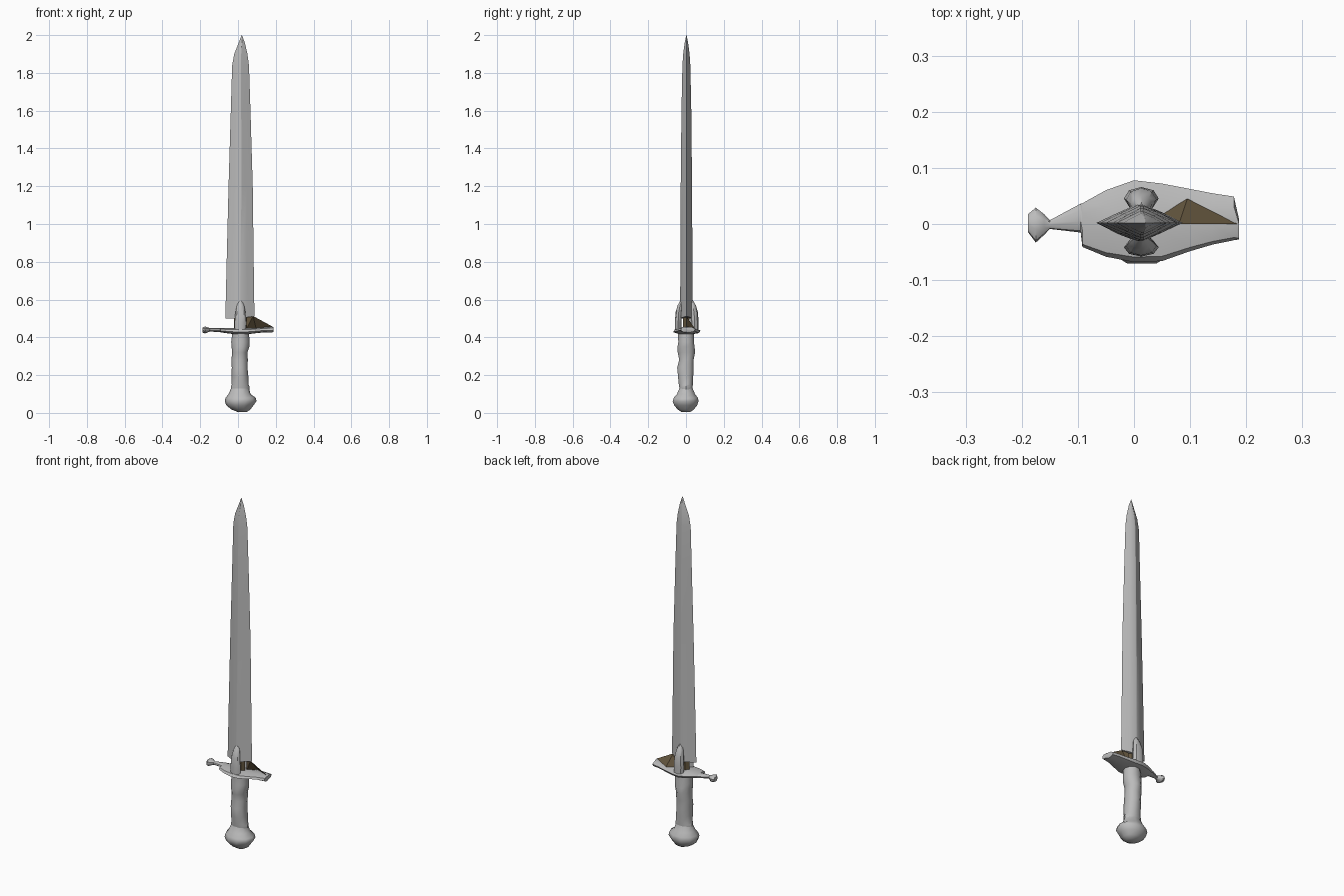
import bpy, math


def material(name, rgb):
    m = bpy.data.materials.new(name)
    m.diffuse_color = (*rgb, 1)
    return m


STEEL = material("grey steel", (0.5, 0.5, 0.5))
BROWN = material("dark brown", (0.13, 0.095, 0.05))


def add_mesh(name, verts, faces, mat, smooth=None):
    me = bpy.data.meshes.new(name)
    me.from_pydata(verts, [], faces)
    me.materials.append(mat)
    ob = bpy.data.objects.new(name, me)
    bpy.context.collection.objects.link(ob)
    if smooth:
        bpy.ops.object.select_all(action='DESELECT')
        ob.select_set(True)
        bpy.context.view_layer.objects.active = ob
        bpy.ops.object.shade_smooth_by_angle(angle=math.radians(smooth))
    return ob


def loft(name, rings, mat, smooth=None):
    """Skin a list of equal-length closed rings and cap both ends."""
    n = len(rings[0])
    verts = [p for r in rings for p in r]
    faces = [(k * n + i, k * n + (i + 1) % n, (k + 1) * n + (i + 1) % n, (k + 1) * n + i)
             for k in range(len(rings) - 1) for i in range(n)]
    faces += [tuple(reversed(range(n))), tuple(range(len(verts) - n, len(verts)))]
    return add_mesh(name, verts, faces, mat, smooth)


def oval(n, lo_a, hi_a, lo_b, hi_b, turn=0.0):
    ca, cb = (lo_a + hi_a) / 2, (lo_b + hi_b) / 2
    ra, rb = (hi_a - lo_a) / 2, (hi_b - lo_b) / 2
    return [(ca + ra * math.cos(2 * math.pi * i / n + turn),
             cb + rb * math.sin(2 * math.pi * i / n + turn)) for i in range(n)]


def upright(name, n, spec, mat, smooth):
    """Loft along z; spec rows are z, x min, x max, y min, y max."""
    return loft(name, [[(a, b, z) for a, b in oval(n, x0, x1, y0, y1)]
                       for z, x0, x1, y0, y1 in spec], mat, smooth)


# Blade: ridged diamond section, tapering to the point
section = [(-1, 0), (-0.5, -0.6), (-0.06, -1), (0.06, -1), (0.5, -0.55),
           (1, 0), (0.5, 0.6), (0.06, 1), (-0.06, 1), (-0.5, 0.55)]
blade = []
for z, x0, x1, t in [(0.50, -0.067, 0.087, 0.033), (0.8, -0.060, 0.083, 0.032),
                     (1.2, -0.050, 0.078, 0.030), (1.6, -0.038, 0.066, 0.026),
                     (1.84, -0.031, 0.058, 0.021), (1.90, -0.020, 0.050, 0.017),
                     (1.96, 0.004, 0.036, 0.009), (2.0, 0.019, 0.021, 0.001)]:
    c, r = (x0 + x1) / 2, (x1 - x0) / 2
    blade.append([(c + r * u, 0.002 + t * v, z + 0.012 * max(u, 0) * (z < 0.6))
                  for u, v in section])
loft("blade", blade, STEEL, 25)

# Tang between blade and guard
upright("tang", 6, [(0.44, -0.022, 0.045, -0.018, 0.02),
                    (0.51, -0.022, 0.045, -0.018, 0.02)], BROWN, 30)

# Leaf-shaped langets hugging the blade on both faces
for name, s in (("front_langet", -1), ("back_langet", 1)):
    rows = []
    for z, w, inner, outer in [(0.435, 0.030, 0.025, 0.062), (0.48, 0.031, 0.025, 0.062),
                               (0.53, 0.027, 0.022, 0.060), (0.57, 0.019, 0.018, 0.048),
                               (0.597, 0.006, 0.015, 0.032)]:
        y0, y1 = sorted((s * inner, s * outer + 0.004))
        rows.append((z, 0.013 - w, 0.013 + w, y0, y1))
    upright(name, 8, rows, STEEL, 40)

# Guard: flat leaf lofted along x, pinched before the left knob
guard = []
for x, y0, y1, z0, z1 in [(-0.189, -0.015, 0.018, 0.425, 0.452),
                          (-0.175, -0.034, 0.030, 0.420, 0.458),
                          (-0.160, -0.020, 0.018, 0.426, 0.453),
                          (-0.150, -0.009, 0.007, 0.430, 0.450),
                          (-0.095, -0.016, 0.037, 0.428, 0.449),
                          (-0.092, -0.042, 0.038, 0.426, 0.449),
                          (-0.050, -0.060, 0.062, 0.420, 0.449),
                          (0.000, -0.070, 0.080, 0.414, 0.450),
                          (0.050, -0.068, 0.074, 0.416, 0.450),
                          (0.100, -0.050, 0.064, 0.422, 0.451),
                          (0.140, -0.038, 0.056, 0.426, 0.454),
                          (0.178, -0.030, 0.050, 0.424, 0.457),
                          (0.187, -0.028, 0.010, 0.428, 0.455)]:
    guard.append([(x, a, b) for a, b in oval(8, y0, y1, z0, z1, math.pi / 8 * 0.6)])
loft("guard", guard, STEEL, 40)

# Dark web from the blade corner down to the right guard arm
add_mesh("guard_web",
         [(0.080, 0.0, 0.513), (0.184, 0.0, 0.456), (0.095, 0.045, 0.450),
          (0.045, 0.015, 0.445), (0.045, 0.01, 0.515)],
         [(0, 1, 2), (0, 2, 3), (0, 3, 4)], BROWN)

# Grip: uneven wrapped handle
upright("grip", 10, [(0.125, -0.038, 0.060, -0.036, 0.036),
                     (0.14, -0.038, 0.061, -0.038, 0.037),
                     (0.15, -0.033, 0.056, -0.040, 0.038),
                     (0.19, -0.034, 0.055, -0.044, 0.040),
                     (0.24, -0.033, 0.050, -0.049, 0.043),
                     (0.28, -0.035, 0.052, -0.038, 0.042),
                     (0.32, -0.031, 0.050, -0.046, 0.050),
                     (0.35, -0.034, 0.060, -0.047, 0.048),
                     (0.375, -0.036, 0.061, -0.043, 0.044),
                     (0.43, -0.029, 0.058, -0.044, 0.043)], STEEL, 40)

# Pommel: lopsided mushroom knob
upright("pommel", 10, [(0.004, 0.000, 0.045, -0.024, 0.022),
                       (0.018, -0.035, 0.066, -0.046, 0.044),
                       (0.040, -0.062, 0.082, -0.066, 0.062),
                       (0.062, -0.070, 0.098, -0.074, 0.070),
                       (0.080, -0.066, 0.094, -0.068, 0.066),
                       (0.100, -0.050, 0.066, -0.050, 0.050),
                       (0.132, -0.036, 0.058, -0.036, 0.036)], STEEL, 50)
